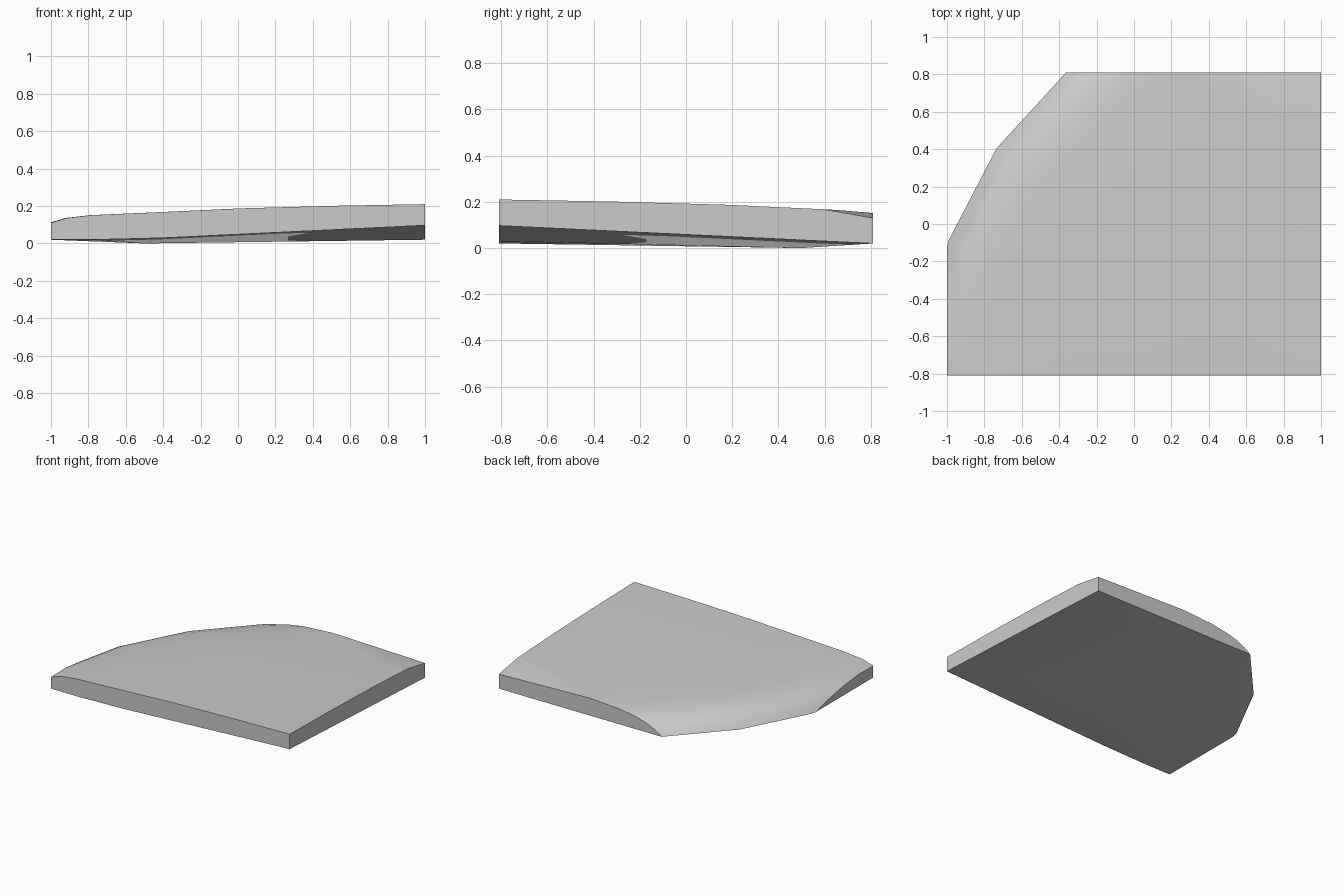
import bpy, bmesh, math
from mathutils import Vector

cube = bpy.data.objects.get("Cube")
if cube:
    bpy.data.objects.remove(cube, do_unlink=True)

W, D = 1.0, 0.81          # half width and half depth
RIM_Z = 0.02

grey = bpy.data.materials.new("plain_grey")
grey.use_nodes = True
colour = (0.6, 0.6, 0.6, 1)
grey.diffuse_color = colour
grey.node_tree.nodes["Principled BSDF"].inputs["Base Color"].default_value = colour


def underside(x, y):
    """Height of the lower outline, rising towards the front left corner."""
    return RIM_Z + 0.077 * max(0, (x + 0.6) / 1.6) * (D - y) / (2 * D)


def corner_cut(x, y):
    """Height of the sloping facet at the back left corner."""
    return 0.13 + 0.0286 * (W - x) + 0.175 * (D - y)


def split(bm, co, normal, clear=False):
    bmesh.ops.bisect_plane(bm, geom=bm.verts[:] + bm.edges[:] + bm.faces[:], dist=1e-5,
                           plane_co=co, plane_no=normal, clear_outer=clear)


# Domed top: a radial profile swept about the front left corner
profile = [(0, .21), (.5, .201), (1, .187), (1.41, .168), (1.8, .151), (1.93, .136),
           (2.0, .115), (2.05, .09), (2.09, .056), (2.118, RIM_Z)]
bm = bmesh.new()
rings = []
for k in range(-1, 8):
    a = math.radians(5 + 15 * k)
    rings.append([bm.verts.new((W - r * math.cos(a), -D + r * math.sin(a), z)) for r, z in profile])
for r0, r1 in zip(rings, rings[1:]):
    for i in range(len(profile) - 1):
        bm.faces.new((r0[i], r0[i + 1], r1[i + 1], r1[i]))
bmesh.ops.remove_doubles(bm, verts=bm.verts[:], dist=1e-4)

# Trim to the rectangular plan
for co, no in (((W, 0, 0), (1, 0, 0)), ((-W, 0, 0), (-1, 0, 0)),
               ((0, D, 0), (0, 1, 0)), ((0, -D, 0), (0, -1, 0))):
    split(bm, co, no, True)

# Sloping facet at the back left corner
split(bm, (W, D, 0.13), Vector((0.0286, 0.175, 1)).normalized())
for v in bm.verts:
    v.co.z = min(v.co.z, corner_cut(v.co.x, v.co.y))

# Side walls dropped from the outline of the top
outline = [e for e in bm.edges if e.is_boundary]
new = bmesh.ops.extrude_edge_only(bm, edges=outline)["geom"]
for v in new:
    if isinstance(v, bmesh.types.BMVert):
        v.co.z = underside(v.co.x, v.co.y)

# Shallow faceted underside meeting at its lowest point
low = bm.verts.new((-0.5, 0.5, 0))
for e in [e for e in bm.edges if e.is_boundary]:
    bm.faces.new((e.verts[0], e.verts[1], low))
bmesh.ops.remove_doubles(bm, verts=bm.verts[:], dist=1e-4)
bmesh.ops.dissolve_degenerate(bm, edges=bm.edges[:], dist=1e-4)
bmesh.ops.recalc_face_normals(bm, faces=bm.faces[:])

mesh = bpy.data.meshes.new("curved_slab")
bm.to_mesh(mesh)
bm.free()
mesh.materials.append(grey)
slab = bpy.data.objects.new("curved_slab", mesh)
bpy.context.collection.objects.link(slab)
bpy.ops.object.select_all(action='DESELECT')
slab.select_set(True)
bpy.context.view_layer.objects.active = slab
bpy.ops.object.shade_smooth_by_angle(angle=math.radians(30))
